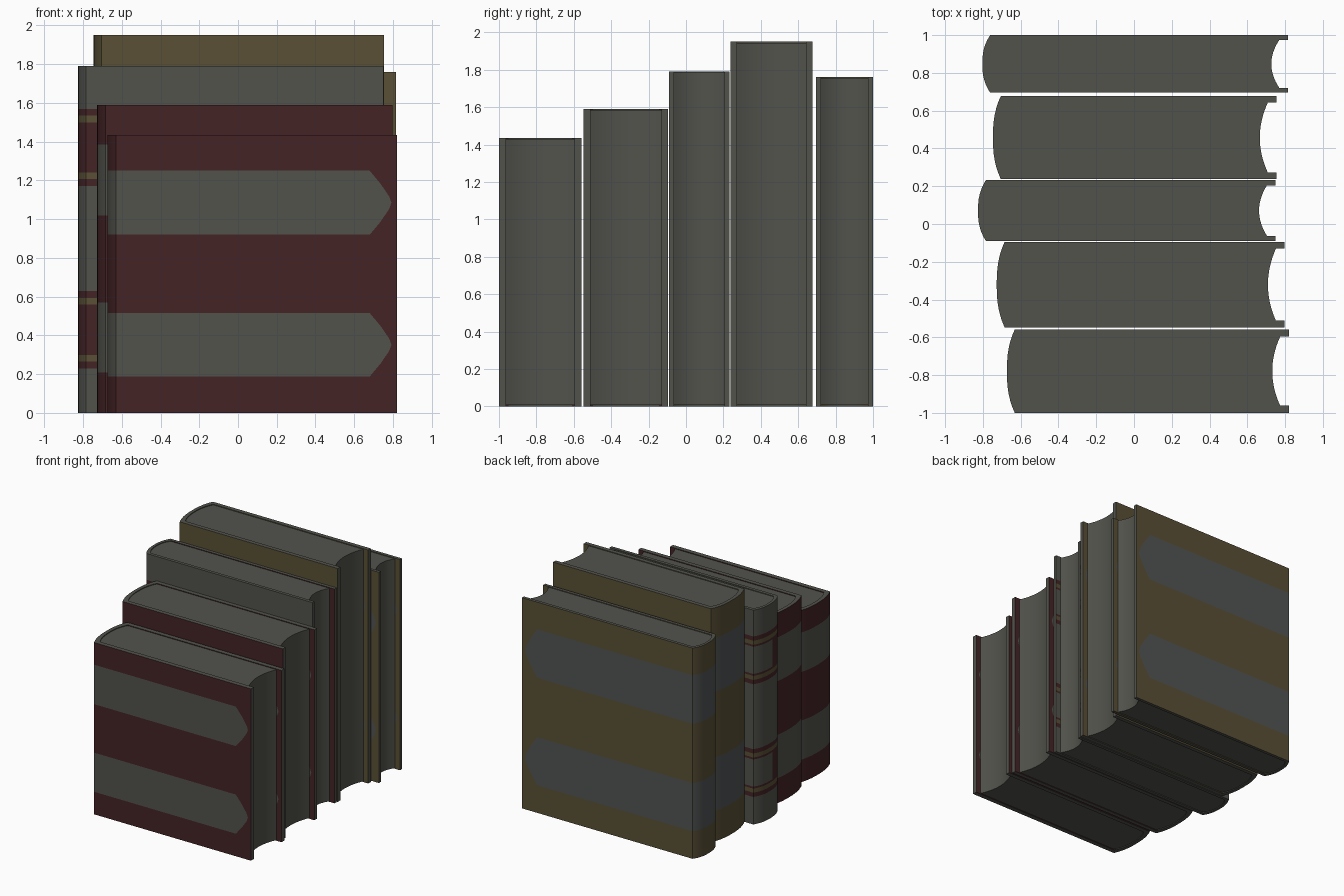
import bpy, bmesh, math
from mathutils import Vector

if "Cube" in bpy.data.objects:
    bpy.data.objects.remove(bpy.data.objects["Cube"])


def material(name, rgb):
    m = bpy.data.materials.new(name)
    m.diffuse_color = (*rgb, 1)
    m.use_nodes = True
    m.node_tree.nodes["Principled BSDF"].inputs["Base Color"].default_value = m.diffuse_color
    return m


GREY = material("paper grey", (0.085, 0.085, 0.073))
RED = material("dark red", (0.058, 0.017, 0.019))
GOLD = material("dull gold", (0.100, 0.080, 0.036))
BLUE = material("blue grey", (0.085, 0.090, 0.092))

N = 16  # segments across a rounded spine


def spine_line(x0, depth, y0, y1):
    """Points of the rounded spine from front to back."""
    pts = []
    for i in range(N + 1):
        t = -math.cos(math.pi * i / N)
        pts.append((x0 + depth * abs(t) ** 2.5, (y0 + y1) / 2 + t * (y1 - y0) / 2))
    return pts


def new_object(name, bm, mats):
    bmesh.ops.recalc_face_normals(bm, faces=bm.faces)
    me = bpy.data.meshes.new(name)
    bm.to_mesh(me)
    bm.free()
    for m in mats:
        me.materials.append(m)
    ob = bpy.data.objects.new(name, me)
    bpy.context.collection.objects.link(ob)
    bpy.ops.object.select_all(action='DESELECT')
    ob.select_set(True)
    bpy.context.view_layer.objects.active = ob
    bpy.ops.object.shade_smooth_by_angle(angle=math.radians(30))
    return ob


def cover_mesh(x0, x1, depth, y0, y1, h, t):
    """Folded board: outer and inner outlines joined at both ends and edges."""
    outer = [(x1, y0)] + spine_line(x0, depth, y0, y1) + [(x1, y1)]
    inner = [(x1, y0 + t)] + spine_line(x0 + t * 0.8, depth, y0 + t, y1 - t) + [(x1, y1 - t)]
    bm = bmesh.new()
    ring = [[bm.verts.new((x, y, z)) for x, y in line]
            for line, z in ((outer, 0), (outer, h), (inner, h), (inner, 0))]
    for a in range(4):
        p, q = ring[a], ring[(a + 1) % 4]
        for i in range(len(p) - 1):
            bm.faces.new((p[i], p[i + 1], q[i + 1], q[i]))
    for i in (0, -1):
        bm.faces.new([r[i] for r in ring])
    bmesh.ops.recalc_face_normals(bm, faces=bm.faces)
    return bm


def cut(bm, co, no):
    bmesh.ops.bisect_plane(bm, geom=bm.verts[:] + bm.edges[:] + bm.faces[:],
                           dist=1e-5, plane_co=co, plane_no=no)


def is_edge(f):
    """Narrow board edges facing up, down or to the open side."""
    return abs(f.normal.z) > 0.9 or f.normal.x > 0.9


def pointed_bands(bm, x1, h):
    """Two bands with pointed ends, each a convex set of cutting planes."""
    bands = []
    for lo, hi in ((0.131, 0.359), (0.641, 0.871)):
        lo, hi = lo * h, hi * h
        mid, half = (lo + hi) / 2, (hi - lo) / 2
        planes = [(Vector((0, 0, lo)), Vector((0, 0, -1))),
                  (Vector((0, 0, hi)), Vector((0, 0, 1)))]
        tip = [(x1 - 0.14, 1.0), (x1 - 0.085, 0.6), (x1 - 0.04, 0.2), (x1 - 0.028, 0.0)]
        for s in (-1, 1):
            for (xa, a), (xb, b) in zip(tip, tip[1:]):
                n = Vector(((a - b) * half, 0, s * (xb - xa))).normalized()
                planes.append((Vector((xa, 0, mid + s * a * half)), n))
        bands.append(planes)
    for planes in bands:
        for co, no in planes:
            cut(bm, co, no)
    for f in bm.faces:
        c = f.calc_center_median()
        if is_edge(f):
            f.material_index = 2
        elif any(all((c - co).dot(no) < 1e-4 for co, no in p) for p in bands):
            f.material_index = 1


def striped_panels(bm, h, y_back, t):
    """Two red panels edged with gold lines around the spine."""
    steps = [0.0, 0.020, 0.039, 0.048, 0.175, 0.184, 0.203, 0.223]
    kinds = [1, 2, 1, 3, 1, 2, 1]
    for base in (0.128, 0.654):
        for s in steps:
            cut(bm, (0, 0, (base + s) * h), (0, 0, 1))
    for f in bm.faces:
        c = f.calc_center_median()
        if is_edge(f):
            continue
        if f.normal.y < -0.9 and abs(c.y - (y_back - t)) < 0.002:
            f.material_index = 1      # inside of the back board
            continue
        for base in (0.128, 0.654):
            for a, b, k in zip(steps, steps[1:], kinds):
                if (base + a) * h < c.z < (base + b) * h:
                    if k == 3:
                        k = 1 if f.normal.y < -0.05 else 0
                    f.material_index = k


def page_block(name, x0, x1, depth, y0, y1, h, t):
    """Pages with a rounded back and a hollow open side."""
    line = spine_line(x0 + t * 0.8, depth, y0 + t, y1 - t)
    a, b = y0 + t, y1 - t
    for i in range(N + 1):
        u = 1 - 2 * i / N
        line.append((x1 - 0.088 + 0.042 * u * u, (a + b) / 2 + u * (b - a) / 2))
    bm = bmesh.new()
    face = bm.faces.new([bm.verts.new((x, y, 0.006)) for x, y in line])
    up = bmesh.ops.extrude_face_region(bm, geom=[face])
    bmesh.ops.translate(bm, vec=(0, 0, h - 0.012),
                        verts=[v for v in up["geom"] if isinstance(v, bmesh.types.BMVert)])
    new_object(name, bm, [GREY])


# name, x range, y range, height, board thickness, colours (board, band)
BOOKS = [
    ("first_book", -0.673, 0.82, -1.0, -0.558, 1.435, 0.038, (RED, GREY)),
    ("second_book", -0.727, 0.797, -0.547, -0.095, 1.59, 0.036, (RED, GREY)),
    ("middle_book", -0.826, 0.75, -0.09, 0.232, 1.79, 0.027, None),
    ("fourth_book", -0.747, 0.754, 0.238, 0.677, 1.95, 0.035, (GOLD, BLUE)),
    ("last_book", -0.803, 0.815, 0.695, 1.0, 1.76, 0.026, (GOLD, BLUE)),
]
for name, x0, x1, y0, y1, h, t, colours in BOOKS:
    depth = 0.042
    bm = cover_mesh(x0, x1, depth, y0, y1, h, t)
    if colours:
        pointed_bands(bm, x1, h)
        mats = [*colours, GREY]
    else:
        striped_panels(bm, h, y1, t)
        mats = [GREY, RED, GOLD]
    new_object(name + "_cover", bm, mats)
    page_block(name + "_pages", x0, x1, depth, y0, y1, h, t)
